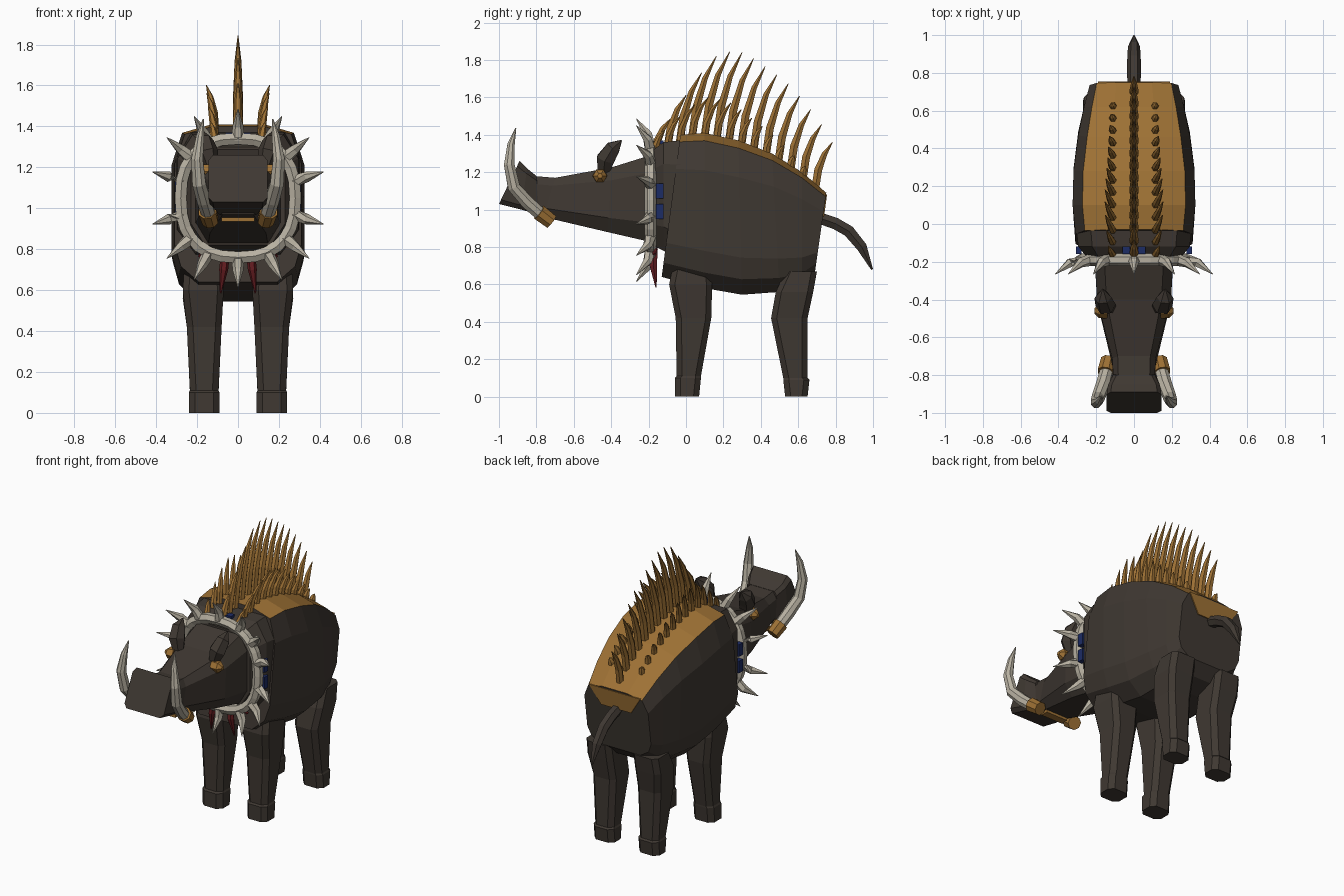
import bpy, bmesh, math
from mathutils import Vector

if "Cube" in bpy.data.objects:
    bpy.data.objects.remove(bpy.data.objects["Cube"], do_unlink=True)


def make_mat(name, rgb):
    m = bpy.data.materials.new(name)
    m.use_nodes = True
    m.diffuse_color = (*rgb, 1)
    m.node_tree.nodes["Principled BSDF"].inputs["Base Color"].default_value = (*rgb, 1)
    return m


HIDE = make_mat("dark hide", (0.05, 0.04, 0.032))
GOLD = make_mat("ochre gold", (0.34, 0.165, 0.035))
BONE = make_mat("bone", (0.48, 0.44, 0.36))
RED = make_mat("dark red", (0.13, 0.012, 0.015))
BLUE = make_mat("dark blue", (0.012, 0.025, 0.13))


def loft(name, rings, mat, accent=None, columns=(), closed=False):
    """Skin a list of equal rings; chosen columns take the accent colour."""
    bm = bmesh.new()
    vr = [[bm.verts.new(p) for p in r] for r in rings]
    n = len(vr[0])
    pairs = list(zip(vr, vr[1:]))
    if closed:
        pairs.append((vr[-1], vr[0]))
    else:
        bm.faces.new(vr[0])
        bm.faces.new(vr[-1])
    for a, b in pairs:
        for j in range(n):
            k = (j + 1) % n
            f = bm.faces.new((a[j], a[k], b[k], b[j]))
            f.material_index = 1 if j in columns else 0
    bmesh.ops.recalc_face_normals(bm, faces=bm.faces)
    me = bpy.data.meshes.new(name)
    bm.to_mesh(me)
    bm.free()
    me.materials.append(mat)
    if accent:
        me.materials.append(accent)
    ob = bpy.data.objects.new(name, me)
    bpy.context.collection.objects.link(ob)
    return ob


def tube(name, pts, radii, mat, sides=6, closed=False):
    pts = [Vector(p) for p in pts]
    n = len(pts)
    rings = []
    for i, p in enumerate(pts):
        a = pts[i - 1] if closed or i else p
        b = pts[(i + 1) % n] if closed or i < n - 1 else p
        d = (b - a).normalized()
        ref = Vector((0, 1, 0)) if closed else Vector((1, 0, 0))
        if abs(d.dot(ref)) > 0.9:
            ref = Vector((0, 1, 0))
        u = d.cross(ref).normalized()
        v = d.cross(u)
        rings.append([p + radii[i] * (u * math.cos(t) + v * math.sin(t))
                      for t in (math.tau * (k + 0.5) / sides for k in range(sides))])
    return loft(name, rings, mat, closed=closed)


def section(yb, zb, yt, zt, w, half):
    """Mirrored cross-section: half lists (width share, height share)."""
    pts = [(w * a, yb + (yt - yb) * t, zb + (zt - zb) * t) for a, t in half]
    return pts + [(-x, y, z) for x, y, z in reversed(pts)]


def box(name, centre, size, mat):
    x, y, z = centre
    a, b, c = (s / 2 for s in size)
    return loft(name, [[(x - a, y + s * b, z - c), (x + a, y + s * b, z - c),
                        (x + a, y + s * b, z + c), (x - a, y + s * b, z + c)]
                       for s in (-1, 1)], mat)


def lerp(table, v):
    for (a, p), (b, q) in zip(table, table[1:]):
        if v <= b:
            return p + (q - p) * (v - a) / (b - a)
    return table[-1][1]


# Barrel body with a gold back
barrel = [(0.62, 0), (0.9, 0.1), (1, 0.24), (1, 0.76), (0.84, 0.95), (0.4, 1)]
body = [(-0.13, 0.64, -0.03, 1.4, 0.31), (0.1, 0.58, 0.1, 1.41, 0.325),
        (0.3, 0.545, 0.28, 1.37, 0.32), (0.5, 0.56, 0.46, 1.3, 0.295),
        (0.62, 0.6, 0.62, 1.2, 0.265), (0.69, 0.67, 0.75, 1.09, 0.235)]
loft("body", [section(*s, barrel) for s in body], HIDE, GOLD, (4, 5, 6))
loft("rump_plate", [[(-0.19, 0.748 + d, 1.08), (0.19, 0.748 + d, 1.08),
                     (0.11, 0.732 + d, 0.96), (-0.11, 0.732 + d, 0.96)]
                    for d in (-0.002, 0.006)], GOLD)

# Neck, head and snout
boxy = [(0.7, 0), (1, 0.22), (1, 0.8), (0.75, 1)]
neck = [(-0.03, 0.72, -0.03, 1.37, 0.305), (-0.12, 0.78, -0.12, 1.36, 0.295),
        (-0.2, 0.82, -0.2, 1.3, 0.23)]
loft("neck", [section(*s, boxy) for s in neck], HIDE)
head = [(-0.16, 0.82, -0.16, 1.3, 0.21), (-0.42, 0.88, -0.4, 1.225, 0.195),
        (-0.76, 0.96, -0.7, 1.17, 0.115), (-0.8, 0.97, -0.82, 1.18, 0.11)]
loft("head", [section(*s, boxy) for s in head], HIDE)
nose = [(0.85, 0), (1, 0.1), (1, 0.88), (0.85, 1)]
snout = [(-0.78, 0.97, -0.8, 1.18, 0.11), (-0.88, 1.0, -0.85, 1.22, 0.138),
         (-1.0, 1.03, -0.89, 1.26, 0.145)]
loft("snout", [section(*s, nose) for s in snout], HIDE)
box("jaw_band", (0, -0.75, 0.945), (0.16, 0.05, 0.02), GOLD)

# Legs
front_leg = [(0, -0.06, 0.07, 0.09, 0.24), (0.1, -0.06, 0.08, 0.09, 0.24),
             (0.11, -0.05, 0.08, 0.095, 0.235), (0.42, -0.055, 0.135, 0.08, 0.25),
             (0.6, -0.09, 0.14, 0.07, 0.27), (0.75, -0.06, 0.12, 0.08, 0.26)]
rear_leg = [(0, 0.53, 0.65, 0.09, 0.24), (0.09, 0.52, 0.66, 0.09, 0.24),
            (0.1, 0.52, 0.65, 0.095, 0.235), (0.42, 0.455, 0.65, 0.08, 0.25),
            (0.56, 0.48, 0.68, 0.08, 0.27), (0.67, 0.53, 0.7, 0.08, 0.265)]


def leg_ring(s, z, y0, y1, x0, x1):
    c = 0.03
    pts = [(x0 + c, y0), (x1 - c, y0), (x1, y0 + c), (x1, y1 - c),
           (x1 - c, y1), (x0 + c, y1), (x0, y1 - c), (x0, y0 + c)]
    return [(s * x, y, z) for x, y in pts]


for s, side in ((1, "left"), (-1, "right")):
    for name, rows in (("front_leg", front_leg), ("rear_leg", rear_leg)):
        loft(f"{side}_{name}", [leg_ring(s, *r) for r in rows], HIDE)

    # Tusk with its gold socket
    tube(f"{side}_tusk", [(s * 0.14, -0.76, 0.96), (s * 0.165, -0.85, 1.04),
                          (s * 0.19, -0.92, 1.12), (s * 0.2, -0.945, 1.24),
                          (s * 0.185, -0.935, 1.35), (s * 0.17, -0.91, 1.435)],
         [0.036, 0.038, 0.036, 0.031, 0.021, 0.003], BONE, 8)
    tube(f"{side}_tusk_socket", [(s * 0.135, -0.72, 0.935), (s * 0.15, -0.785, 0.985)],
         [0.042, 0.046], GOLD, 8)

    # Eye and ear
    tube(f"{side}_eye", [(s * 0.14, -0.46, 1.18), (s * 0.185, -0.46, 1.18),
                         (s * 0.21, -0.46, 1.18)], [0.04, 0.038, 0.014], GOLD)
    tube(f"{side}_ear", [(s * 0.13, -0.44, 1.2), (s * 0.15, -0.43, 1.27),
                         (s * 0.165, -0.39, 1.33), (s * 0.165, -0.345, 1.37)],
         [0.035, 0.055, 0.045, 0.004], HIDE)

    # Trim behind the collar
    for z in (0.99, 1.1):
        box(f"{side}_blue_bead", (s * 0.292, -0.14, z), (0.03, 0.04, 0.08), BLUE)
    box(f"{side}_top_bead", (s * 0.04, -0.14, 1.36), (0.04, 0.04, 0.02), BLUE)
    tube(f"{side}_red_tassel", [(s * 0.06, -0.17, 0.79), (s * 0.07, -0.175, 0.7),
                                (s * 0.085, -0.16, 0.585)], [0.022, 0.022, 0.004], RED)
    tube(f"{side}_short_tassel", [(s * 0.15, -0.17, 0.8), (s * 0.19, -0.17, 0.76)],
         [0.02, 0.008], RED)

# Tail
tube("tail", [(0, 0.7, 0.96), (0, 0.8, 0.925), (0, 0.87, 0.885), (0, 0.94, 0.8),
              (0, 0.995, 0.68)], [0.035, 0.036, 0.036, 0.032, 0.006], HIDE)


# Collar ring and spikes
def collar_point(t, rx, rz, y):
    a, b = math.sin(t), math.cos(t)
    e = 0.82
    return (math.copysign(abs(a) ** e, a) * rx, y,
            1.05 + math.copysign(abs(b) ** e, b) * rz)


tube("collar", [collar_point(math.tau * i / 28, 0.28, 0.29, -0.19) for i in range(28)],
     [0.033] * 28, BONE, closed=True)
for i in range(14):
    t = math.tau * i / 14
    tube("collar_spike", [collar_point(t, 0.28, 0.285, -0.19),
                          collar_point(t, 0.345, 0.355, -0.205),
                          collar_point(t, 0.425, 0.435, -0.265)],
         [0.033, 0.026, 0.002], BONE)

# Spines along the back
top_line = [(-0.2, 1.29), (-0.04, 1.37), (0, 1.4), (0.2, 1.39), (0.4, 1.32),
            (0.6, 1.21), (0.75, 1.08)]
crest = [(-0.17, 0.18), (-0.1, 0.28), (0, 0.41), (0.12, 0.46), (0.25, 0.42),
         (0.45, 0.36), (0.7, 0.22)]


def spine(name, x, y, height, lean, out, r):
    z = lerp(top_line, y)
    tube(name, [(x, y, z - 0.04), (x + out * 0.2, y + lean * 0.2, z + height * 0.35),
                (x + out * 0.55, y + lean * 0.55, z + height * 0.72),
                (x + out, y + lean, z + height)], [r, r, r * 0.7, 0.002], GOLD)


for i in range(14):
    y = -0.17 + 0.066 * i
    h = lerp(crest, y)
    spine("centre_spine", 0, y, h, 0.05 + h * 0.2, 0, 0.024)
    side_h = max(0.02, h * 0.55 * (1 - i / 14) + 0.02)
    for s in (-1, 1):
        if i < 13:
            spine("side_spine", s * 0.11, y, side_h, side_h * 0.45, s * side_h * 0.22, 0.02)
